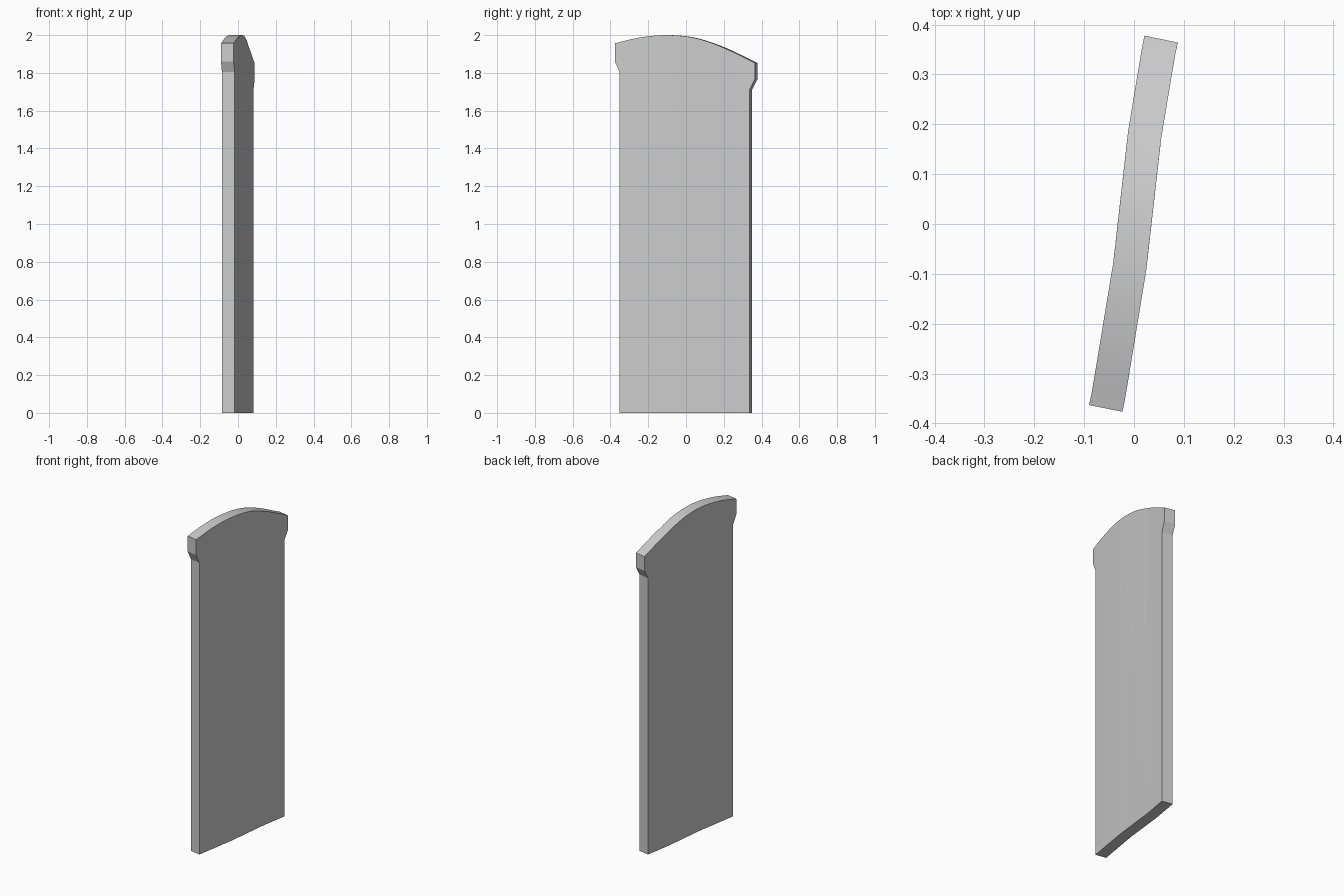
import bpy, bmesh, math
from mathutils import Vector

cube = bpy.data.objects.get("Cube")
if cube:
    bpy.data.objects.remove(cube, do_unlink=True)

HALF_THICKNESS = 0.0335

# Plan centreline (y, x): a shallow S
PLAN = [(-0.37, -0.0565), (-0.34, -0.0505), (-0.085, -0.0085),
        (0.18, 0.0215), (0.345, 0.049), (0.374, 0.055)]


def plan_x(y):
    for (y0, x0), (y1, x1) in zip(PLAN, PLAN[1:]):
        if y <= y1 or y1 == PLAN[-1][0]:
            return x0 + (x1 - x0) * (y - y0) / (y1 - y0)


def slope(y):
    return (plan_x(y + 0.02) - plan_x(y - 0.02)) / 0.04


def crown(points, steps=6):
    """Smooth curve through the points of the arched top."""
    out = []
    for i in range(len(points) - 1):
        a, b, c, d = (Vector(points[min(max(i + k, 0), len(points) - 1)])
                      for k in (-1, 0, 1, 2))
        for s in range(steps):
            t = s / steps
            out.append(0.5 * (2 * b + (c - a) * t + (2 * a - 5 * b + 4 * c - d) * t ** 2
                              + (3 * b - a - 3 * c + d) * t ** 3))
    return out + [Vector(points[-1])]


# Side outline (y, z): straight panel, flared head, arched top
arch = crown([(-0.37, 1.957), (-0.24, 1.987), (-0.1, 2.0), (0.05, 1.985),
              (0.2, 1.935), (0.371, 1.853)])
outline = [(-0.345, 0), (-0.345, 1.805), (-0.37, 1.86)] + [tuple(p) for p in arch]
outline += [(0.371, 1.765), (0.343, 1.71), (0.343, 0)]

bm = bmesh.new()
bm.faces.new([bm.verts.new((0, y, z)) for y, z in outline])

# Cut the sheet at the bends
for y, _ in PLAN[1:-1]:
    bmesh.ops.bisect_plane(bm, geom=bm.verts[:] + bm.edges[:] + bm.faces[:],
                           plane_co=(0, y, 0), plane_no=(0, 1, 0))

# Give it thickness, then bend it along the plan line
front = bm.verts[:]
result = bmesh.ops.extrude_face_region(bm, geom=bm.faces[:], use_keep_orig=True)
back = [v for v in result["geom"] if isinstance(v, bmesh.types.BMVert)]
for verts, side in ((front, -1), (back, 1)):
    for v in verts:
        y = v.co.y
        v.co.x = plan_x(y) + side * HALF_THICKNESS
        v.co.y = y - side * HALF_THICKNESS * slope(y)
bmesh.ops.recalc_face_normals(bm, faces=bm.faces[:])

mesh = bpy.data.meshes.new("curved_panel")
bm.to_mesh(mesh)
bm.free()
panel = bpy.data.objects.new("curved_panel", mesh)
bpy.context.collection.objects.link(panel)

# Plain grey finish
grey = bpy.data.materials.new("light_grey")
grey.use_nodes = True
grey.diffuse_color = (0.6, 0.6, 0.6, 1)
grey.node_tree.nodes["Principled BSDF"].inputs["Base Color"].default_value = (0.6, 0.6, 0.6, 1)
mesh.materials.append(grey)

bpy.context.view_layer.objects.active = panel
panel.select_set(True)
bpy.ops.object.shade_smooth_by_angle(angle=math.radians(20))
